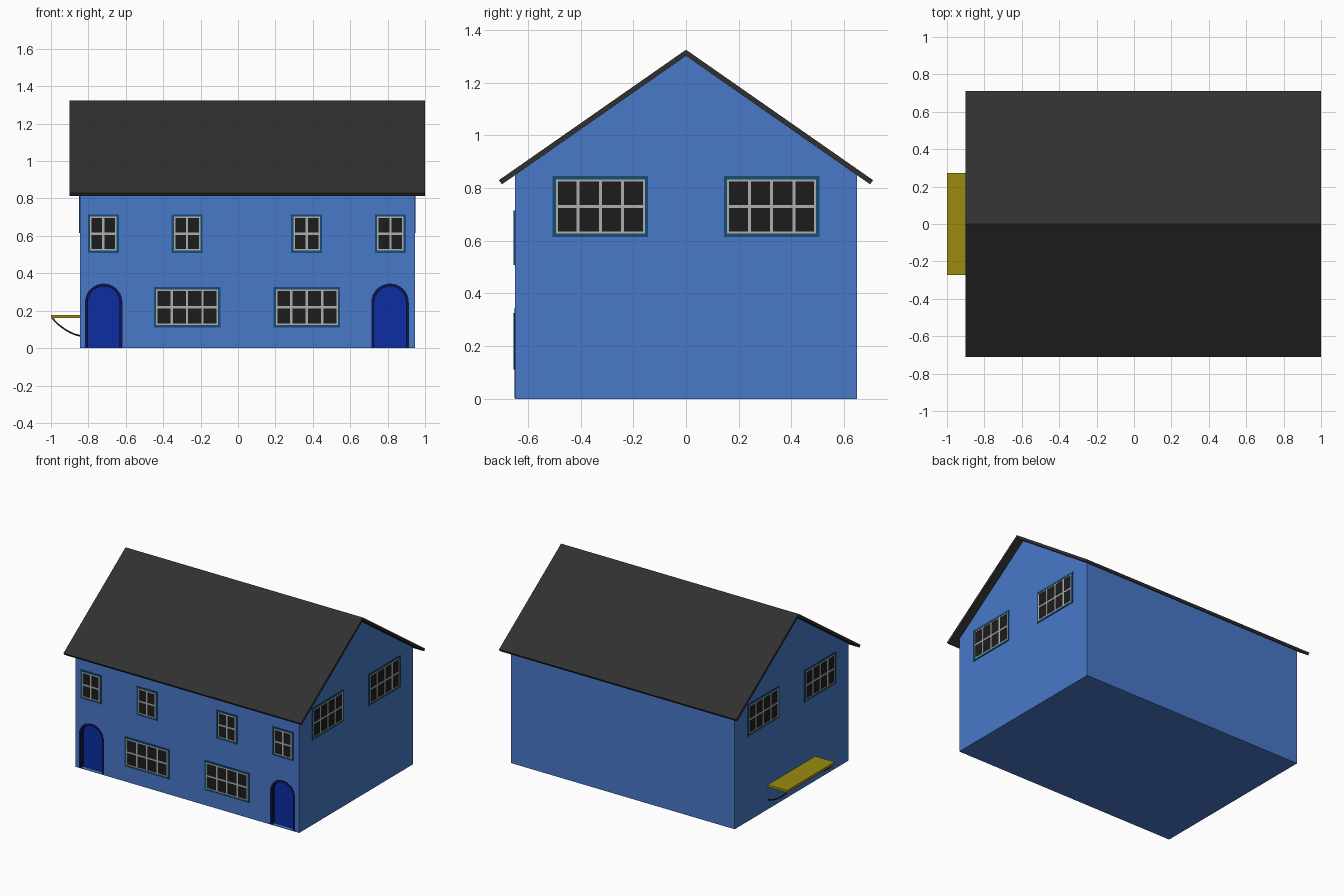
import bpy, bmesh, math
from mathutils import Matrix, Vector

if "Cube" in bpy.data.objects:
    bpy.data.objects.remove(bpy.data.objects["Cube"])


def mat(name, r, g, b):
    m = bpy.data.materials.new(name)
    m.diffuse_color = (r, g, b, 1)
    m.use_nodes = True
    m.node_tree.nodes["Principled BSDF"].inputs["Base Color"].default_value = m.diffuse_color
    return m


BLUE = mat("wall_blue", 0.065, 0.188, 0.578)
ROOF = mat("roof_charcoal", 0.03, 0.03, 0.03)
DOOR = mat("door_blue", 0.004, 0.026, 0.36)
TRIM = mat("door_trim", 0.003, 0.008, 0.07)
TEAL = mat("window_teal", 0.008, 0.075, 0.17)
GREY = mat("window_grey", 0.43, 0.43, 0.43)
GLASS = mat("glass", 0.012, 0.012, 0.012)
OLIVE = mat("ledge_olive", 0.33, 0.26, 0.006)
BROWN = mat("bracket_brown", 0.03, 0.015, 0.006)


def add(name, bm, material):
    bmesh.ops.recalc_face_normals(bm, faces=bm.faces)
    me = bpy.data.meshes.new(name)
    bm.to_mesh(me)
    bm.free()
    if material:
        me.materials.append(material)
    ob = bpy.data.objects.new(name, me)
    bpy.context.collection.objects.link(ob)
    return ob


def box(bm, x0, x1, y0, y1, z0, z1):
    m = Matrix.Translation(((x0 + x1) / 2, (y0 + y1) / 2, (z0 + z1) / 2))
    bmesh.ops.create_cube(bm, size=1, matrix=m @ Matrix.Diagonal((x1 - x0, y1 - y0, z1 - z0, 1)))


def prism(name, pts, offset, material):
    bm = bmesh.new()
    f = bm.faces.new([bm.verts.new(p) for p in pts])
    r = bmesh.ops.extrude_face_region(bm, geom=[f], use_keep_orig=True)
    bmesh.ops.translate(bm, vec=offset, verts=[v for v in r["geom"] if isinstance(v, bmesh.types.BMVert)])
    return add(name, bm, material)


# House body with gable ends
X0, X1, Y = -0.845, 0.945, 0.65
gable = [(-Y, 0), (Y, 0), (Y, 0.848), (0, 1.302), (-Y, 0.848)]
house = prism("house_walls", [(X0, y, z) for y, z in gable], (X1 - X0, 0, 0), BLUE)

# Roof: one folded slab
chevron = [(-0.71, 0.83), (0, 1.325), (0.71, 0.83), (0.699, 0.814), (0, 1.302), (-0.699, 0.814)]
prism("roof", [(-0.9, y, z) for y, z in chevron], (1.9, 0, 0), ROOF)


# Arched doors set into the front wall
def arch(cx, r, z0, spring=0.245, n=16):
    pts = [(cx + r, z0)]
    pts += [(cx + r * math.cos(math.pi * i / n), spring + r * math.sin(math.pi * i / n)) for i in range(n + 1)]
    return pts + [(cx - r, z0)]


for side, cx in (("left", -0.718), ("right", 0.813)):
    outer, inner = arch(cx, 0.1, 0.003), arch(cx, 0.085, 0.003)
    cutter = prism(side + "_door_cutter", [(x, -0.7, z) for x, z in outer], (0, 0.08, 0), None)
    cutter.hide_render = True
    cutter.hide_viewport = True
    cut = house.modifiers.new(side + "_door_recess", "BOOLEAN")
    cut.operation, cut.solver, cut.object = "DIFFERENCE", "EXACT", cutter
    prism(side + "_door", [(x, -0.622, z) for x, z in inner], (0, 0.01, 0), DOOR)
    bm = bmesh.new()
    loops = [[bm.verts.new((x, y, z)) for x, z in pts]
             for pts, y in ((outer, -0.651), (inner, -0.651), (inner, -0.615), (outer, -0.615))]
    for a, b in zip(loops, loops[1:] + loops[:1]):
        for i in range(len(a) - 1):
            bm.faces.new((a[i], a[i + 1], b[i + 1], b[i]))
    for i in (0, -1):
        bm.faces.new([l[i] for l in loops])
    add(side + "_door_frame", bm, TRIM)


# Windows: local x is width, z height, -y outward
def border(bm, w, h, t, y):
    for s in (-1, 1):
        a, b = sorted((s * w, s * (w - t)))
        box(bm, a, b, y, 0.01, -h, h)
        a, b = sorted((s * h, s * (h - t)))
        box(bm, -w + t, w - t, y, 0.01, a, b)


def window(name, loc, turn, w, h, cols):
    w, h, t = w / 2, h / 2, 0.012
    frame, bars, glass = bmesh.new(), bmesh.new(), bmesh.new()
    border(frame, w, h, t, -0.005)
    w, h = w - t, h - t
    border(bars, w, h, 0.008, -0.003)
    for i in range(1, cols):
        x = -w + 2 * w * i / cols
        box(bars, x - 0.006, x + 0.006, -0.003, 0.01, -h, h)
    box(bars, -w, w, -0.0028, 0.01, -0.006, 0.006)
    box(glass, -w, w, -0.001, 0.01, -h, h)
    for part, bm, m in (("frame", frame, TEAL), ("bars", bars, GREY), ("glass", glass, GLASS)):
        ob = add(name + "_" + part, bm, m)
        ob.location = loc
        ob.rotation_euler.z = math.radians(turn)


for i, x in enumerate((-0.72, -0.272, 0.367, 0.815)):
    window(f"upper_window_{i}", (x, -Y, 0.612), 0, 0.165, 0.207, 2)
for i, x in enumerate((-0.272, 0.368)):
    window(f"lower_window_{i}", (x, -Y, 0.218), 0, 0.355, 0.215, 4)
for i, y in enumerate((-0.325, 0.325)):
    window(f"right_window_{i}", (X1, y, 0.73), 90, 0.362, 0.23, 4)
    window(f"left_window_{i}", (X0, y, 0.73), -90, 0.362, 0.23, 4)

# Ledge on the left wall with curved brackets
bm = bmesh.new()
box(bm, -1.0, X0, -0.272, 0.272, 0.16, 0.177)
add("ledge", bm, OLIVE)
for side, y in (("front", -0.266), ("back", 0.266)):
    cu = bpy.data.curves.new(side + "_bracket", "CURVE")
    cu.dimensions = "3D"
    cu.bevel_depth, cu.bevel_resolution, cu.use_fill_caps = 0.005, 1, True
    sp = cu.splines.new("BEZIER")
    sp.bezier_points.add(1)
    for p, co, l, r in zip(sp.bezier_points,
                           ((-0.994, y, 0.163), (-0.84, y, 0.066)),
                           ((-1.0, y, 0.17), (-0.89, y, 0.07)),
                           ((-0.965, y, 0.12), (-0.8, y, 0.063))):
        p.co, p.handle_left, p.handle_right = Vector(co), Vector(l), Vector(r)
    cu.materials.append(BROWN)
    bpy.context.collection.objects.link(bpy.data.objects.new(side + "_bracket", cu))
